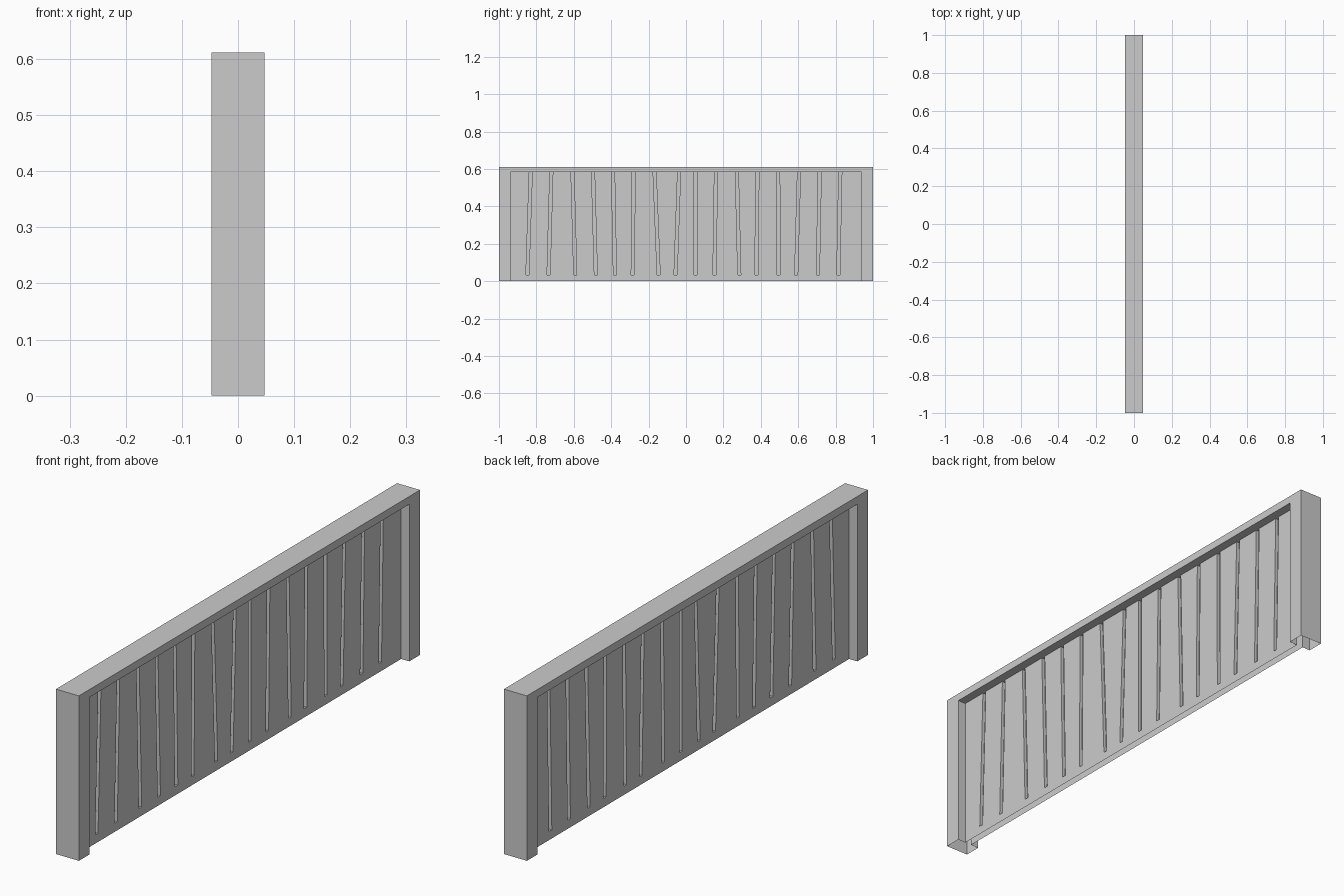
import bpy, bmesh
from mathutils import Vector

if "Cube" in bpy.data.objects:
    bpy.data.objects.remove(bpy.data.objects["Cube"])

X, Y, H = 0.047, 1.0, 0.612      # outer half depth, half length, height
YI, ZI = 0.937, 0.583            # inner opening of the frame
P = 0.0135                       # panel half thickness
Z0 = 0.032                       # bottom end of the grooves
W, CORE = 0.008, 0.0015          # groove half width, core half thickness

# groove centres: (y at top, y at bottom)
GROOVES = [(-.83, -.848), (-.72, -.735), (-.607, -.592), (-.497, -.482),
           (-.39, -.38), (-.28, -.285), (-.168, -.146), (-.037, -.056),
           (.05, .05), (.16, .152), (.272, .285), (.382, .376),
           (.493, .495), (.604, .589), (.715, .705), (.825, .814)]


def quad(bm, pts, normal):
    f = bm.faces.new([bm.verts.new(p) for p in pts])
    f.normal_update()
    if f.normal.dot(Vector(normal)) < 0:
        f.normal_flip()


def finish(bm, name):
    bmesh.ops.remove_doubles(bm, verts=bm.verts, dist=1e-5)
    me = bpy.data.meshes.new(name)
    bm.to_mesh(me)
    bm.free()
    ob = bpy.data.objects.new(name, me)
    bpy.context.collection.objects.link(ob)


# Frame: two posts and a top beam, a shell open at the bottom
bm = bmesh.new()
quad(bm, [(-X, -Y, H), (X, -Y, H), (X, Y, H), (-X, Y, H)], (0, 0, 1))
for e in (-1, 1):
    quad(bm, [(-X, e*Y, 0), (X, e*Y, 0), (X, e*Y, H), (-X, e*Y, H)], (0, e, 0))
for s in (-1, 1):
    x, p = s*X, s*P
    for e in (-1, 1):
        a, b = e*Y, e*YI
        quad(bm, [(x, a, 0), (x, b, 0), (x, b, ZI), (x, a, H)], (s, 0, 0))
        quad(bm, [(x, b, 0), (p, b, 0), (p, b, ZI), (x, b, ZI)], (0, -e, 0))
    quad(bm, [(x, -Y, H), (x, -YI, ZI), (x, YI, ZI), (x, Y, H)], (s, 0, 0))
    quad(bm, [(x, -YI, ZI), (x, YI, ZI), (p, YI, ZI), (p, -YI, ZI)], (0, 0, -1))
finish(bm, "frame")

# Panel: planks on both sides, divided by slanted grooves
bm = bmesh.new()
for s in (-1, 1):
    p, c, n = s*P, s*CORE, (s, 0, 0)
    quad(bm, [(p, -YI, 0), (p, YI, 0), (p, YI, Z0), (p, -YI, Z0)], n)
    top, bot = -YI, -YI
    for t, b in GROOVES + [(YI + W, YI + W)]:
        quad(bm, [(p, bot, Z0), (p, b-W, Z0), (p, t-W, ZI), (p, top, ZI)], n)
        top, bot = t + W, b + W
    for t, b in GROOVES:
        quad(bm, [(c, b-W, Z0), (c, b+W, Z0), (c, t+W, ZI), (c, t-W, ZI)], n)
        quad(bm, [(c, b-W, Z0), (c, b+W, Z0), (p, b+W, Z0), (p, b-W, Z0)], (0, 0, 1))
        quad(bm, [(c, t-W, ZI), (c, t+W, ZI), (p, t+W, ZI), (p, t-W, ZI)], (0, 0, -1))
        for e in (-1, 1):
            w = e*W
            quad(bm, [(p, b+w, Z0), (c, b+w, Z0), (c, t+w, ZI), (p, t+w, ZI)], (0, -e, 0))
finish(bm, "plank_panel")
